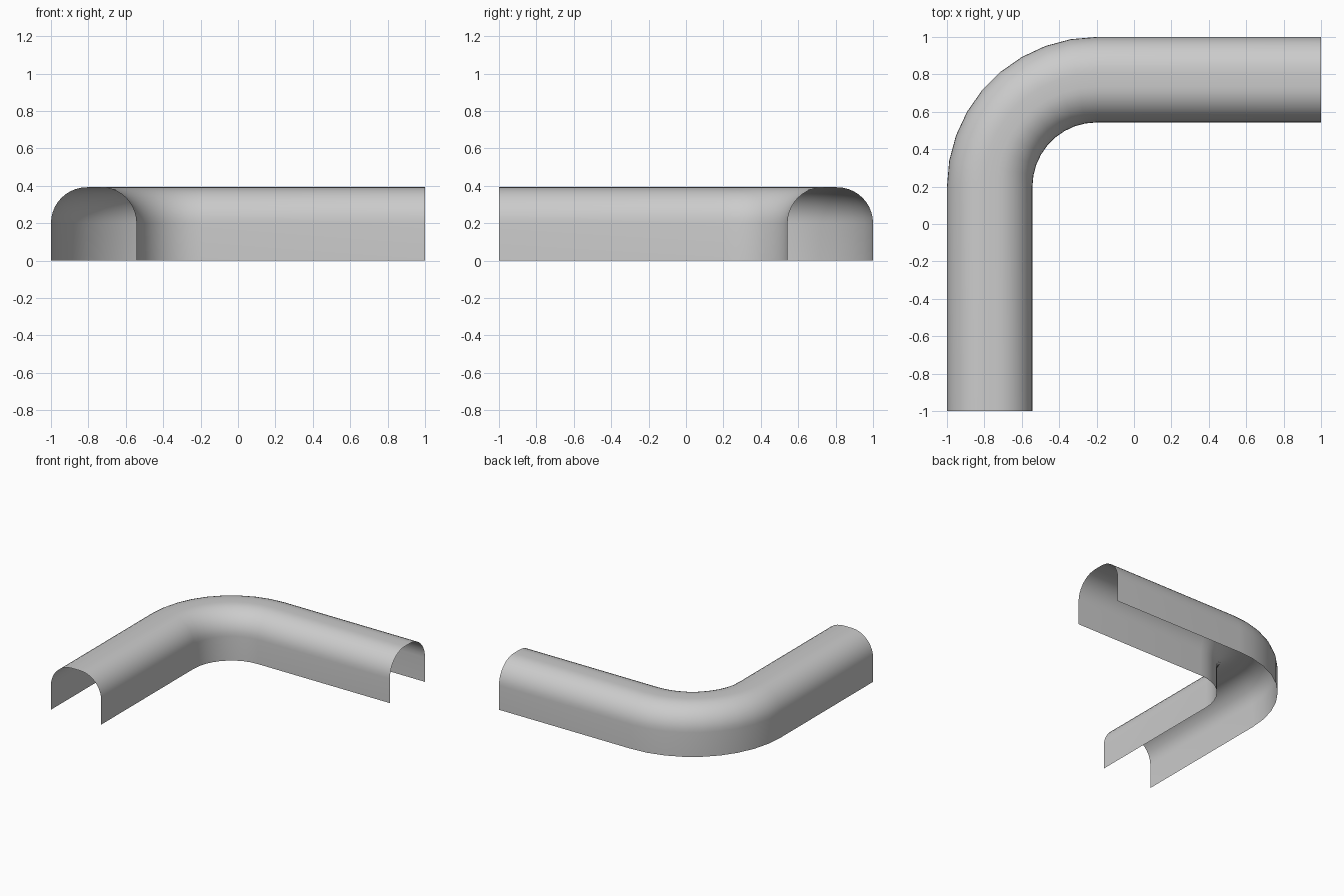
import bpy, bmesh
from math import sin, cos, pi, radians
from mathutils import Vector

if "Cube" in bpy.data.objects:
    bpy.data.objects.remove(bpy.data.objects["Cube"])

WIDTH, HEIGHT, ROUND = 0.457, 0.392, 0.192   # channel section
BEND = Vector((-0.2, 0.2, 0))                # centre of the corner bend
OUTER = 0.8                                  # outer bend radius
ARC_STEPS, BEND_STEPS = 10, 9

# Upside-down U section as (distance from bend centre, height)
inner = OUTER - WIDTH
side = [(ROUND * (1 - cos(t)), HEIGHT - ROUND + ROUND * sin(t))
        for t in (i * pi / 2 / ARC_STEPS for i in range(ARC_STEPS + 1))]
side = [(0, 0)] + side
profile = [(OUTER - d, z) for d, z in side] + [(inner + d, z) for d, z in reversed(side)]

# Stations along the path: straight leg, quarter bend, straight leg
stations = [(Vector((-0.2, -1, 0)), Vector((-1, 0, 0)))]
for i in range(BEND_STEPS + 1):
    a = radians(180 - 90 * i / BEND_STEPS)
    stations.append((BEND, Vector((cos(a), sin(a), 0))))
stations.append((Vector((1, 0.2, 0)), Vector((0, 1, 0))))

# Sweep the section into an open sheet
bm = bmesh.new()
rings = [[bm.verts.new(origin + out * r + Vector((0, 0, z))) for r, z in profile]
         for origin, out in stations]
for a, b in zip(rings, rings[1:]):
    for j in range(len(profile) - 1):
        bm.faces.new((a[j], a[j + 1], b[j + 1], b[j]))
bm.normal_update()
top = max(bm.faces, key=lambda f: f.calc_center_median().z)
if top.normal.z < 0:
    bmesh.ops.reverse_faces(bm, faces=bm.faces[:])

mesh = bpy.data.meshes.new("curved_channel_cover")
bm.to_mesh(mesh)
bm.free()
cover = bpy.data.objects.new("curved_channel_cover", mesh)
bpy.context.collection.objects.link(cover)
bpy.context.view_layer.objects.active = cover
cover.select_set(True)
bpy.ops.object.shade_smooth_by_angle(angle=radians(40))
